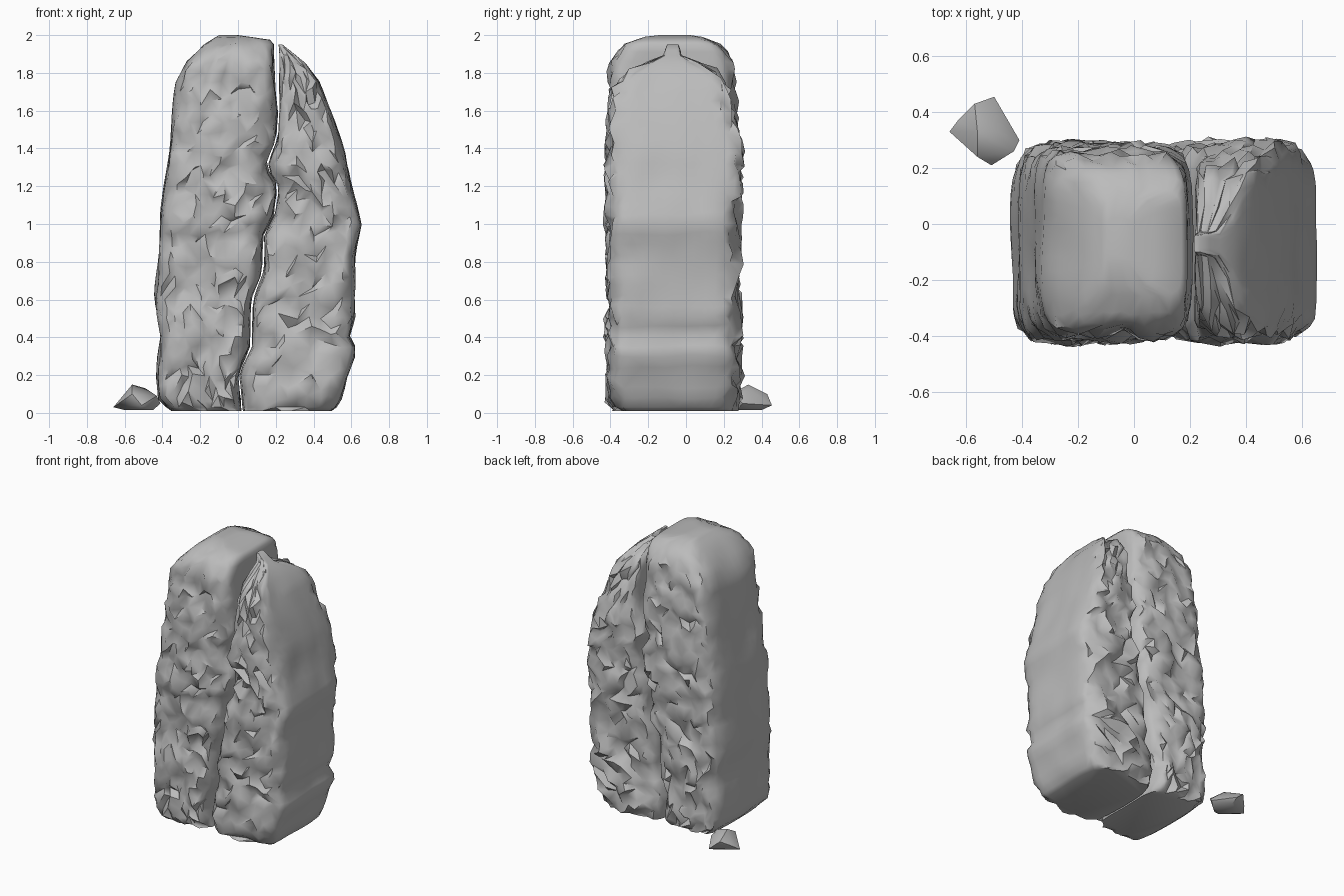
import bpy, bmesh, math, random
from mathutils import Vector, noise

random.seed(4)
cube = bpy.data.objects.get("Cube")
if cube:
    bpy.data.objects.remove(cube, do_unlink=True)

stone = bpy.data.materials.new("stone grey")
stone.use_nodes = True
GREY = (0.5, 0.5, 0.5, 1)
stone.diffuse_color = GREY
stone.node_tree.nodes["Principled BSDF"].inputs["Base Color"].default_value = GREY


def sample(table, z):
    """Linear lookup in a list of (z, value) pairs."""
    for (z0, a), (z1, b) in zip(table, table[1:]):
        if z <= z1:
            return a + (b - a) * max(0, z - z0) / (z1 - z0)
    return table[-1][1]


def finish(bm, name, angle):
    bmesh.ops.recalc_face_normals(bm, faces=bm.faces)
    mesh = bpy.data.meshes.new(name)
    bm.to_mesh(mesh)
    bm.free()
    obj = bpy.data.objects.new(name, mesh)
    bpy.context.collection.objects.link(obj)
    mesh.materials.append(stone)
    bpy.ops.object.select_all(action='DESELECT')
    obj.select_set(True)
    bpy.context.view_layer.objects.active = obj
    bpy.ops.object.shade_smooth_by_angle(angle=math.radians(angle))


def square_walk(nx, ny):
    """Points round the unit square with rounded corners."""
    pts = [(-1 + 2 * i / nx, -1) for i in range(nx)]
    pts += [(1, -1 + 2 * i / ny) for i in range(ny)]
    pts += [(-x, -y) for x, y in pts]
    out = []
    for u, v in pts:
        r = (abs(u) ** 6 + abs(v) ** 6) ** (1 / 6)
        out.append((u / r, v / r))
    return out


def slab(name, levels, left, right, front, back, nx, ny):
    """Stack of rounded rectangular rings, roughened most on front and back."""
    bm = bmesh.new()
    rings = []
    for k, z in enumerate(levels):
        x0, x1 = sample(left, z), sample(right, z)
        y0, y1 = sample(front, z), sample(back, z)
        fade = min(1, (levels[-1] - z) / 0.2)
        ring = []
        for u, v in square_walk(nx, ny):
            p = Vector(((x0 + x1) / 2 + u * (x1 - x0) / 2,
                        (y0 + y1) / 2 + v * (y1 - y0) / 2, z))
            n = noise.noise_vector(p * 5)
            rough = 0.026 * abs(v) ** 5 * fade
            p.x += 0.012 * n.x * fade + random.uniform(-1, 1) * rough * 0.6
            p.y += 0.025 * n.y * fade + random.uniform(-1, 1) * rough
            if 1 < k < len(levels) - 1:
                p.z += 0.02 * n.z * fade + random.uniform(-1, 1) * rough * 0.8
            ring.append(bm.verts.new(p))
        rings.append(ring)
    for a, b in zip(rings, rings[1:]):
        for i in range(len(a)):
            j = (i + 1) % len(a)
            if random.random() < 0.5:
                bm.faces.new((a[i], a[j], b[j]))
                bm.faces.new((a[i], b[j], b[i]))
            else:
                bm.faces.new((a[i], a[j], b[i]))
                bm.faces.new((a[j], b[j], b[i]))
    bm.faces.new(rings[0])
    bm.faces.new(rings[-1])
    finish(bm, name, 50)


# Winding crack shared by both slabs
crack = [(0, 0.02), (0.2, 0), (0.35, 0.06), (0.6, 0.07), (0.75, 0.13),
         (0.95, 0.13), (1.05, 0.19), (1.2, 0.21), (1.3, 0.14), (1.45, 0.2),
         (1.6, 0.21), (1.8, 0.19), (1.96, 0.19)]
body = [0.01, 0.03] + [0.08 + 0.054 * i for i in range(33)]

# Tall slab
slab("tall_slab", body + [1.86, 1.91, 1.95, 1.975, 1.99, 2.0],
     [(0, -0.34), (0.03, -0.38), (0.08, -0.42), (0.2, -0.43), (0.4, -0.41),
      (0.6, -0.44), (0.8, -0.42), (1, -0.41), (1.2, -0.39), (1.4, -0.36),
      (1.75, -0.33), (1.85, -0.28), (1.95, -0.18), (2, -0.1)],
     crack + [(1.975, 0.17), (1.99, 0.07), (2, 0)],
     [(0, -0.36), (0.1, -0.41), (1.3, -0.41), (1.87, -0.385),
      (1.95, -0.32), (1.99, -0.22), (2, -0.14)],
     [(0, 0.24), (0.1, 0.275), (1.3, 0.275), (1.87, 0.24),
      (1.95, 0.18), (1.99, 0.09), (2, 0.02)], 11, 12)

# Leaning slab with a narrow tip
slab("leaning_slab", body + [1.85, 1.89, 1.92, 1.95],
     [(z, x + 0.012) for z, x in crack[:-2]] + [(1.8, 0.225), (1.95, 0.215)],
     [(0, 0.48), (0.03, 0.52), (0.1, 0.56), (0.2, 0.58), (0.33, 0.63),
      (0.4, 0.59), (0.5, 0.62), (0.8, 0.62), (1, 0.65), (1.2, 0.6),
      (1.4, 0.56), (1.6, 0.49), (1.75, 0.43), (1.85, 0.36), (1.95, 0.235)],
     [(0, -0.36), (0.1, -0.4), (1.4, -0.41), (1.7, -0.37), (1.8, -0.31),
      (1.85, -0.2), (1.88, -0.12), (1.95, -0.1)],
     [(0, 0.24), (0.1, 0.27), (1.4, 0.275), (1.7, 0.23), (1.8, 0.17),
      (1.85, 0.06), (1.88, -0.02), (1.95, -0.04)], 9, 12)

# Loose pebble
bm = bmesh.new()
for co in [(-0.66, 0.33, 0.03), (-0.63, 0.37, 0.06), (-0.5, 0.455, 0.04),
           (-0.57, 0.43, 0.1), (-0.41, 0.3, 0.05), (-0.43, 0.26, 0.09),
           (-0.51, 0.21, 0.04), (-0.56, 0.24, 0.1), (-0.56, 0.33, 0.15),
           (-0.49, 0.33, 0.13), (-0.6, 0.32, 0.015), (-0.5, 0.4, 0.015),
           (-0.45, 0.27, 0.015), (-0.52, 0.24, 0.015)]:
    bm.verts.new(co)
bmesh.ops.convex_hull(bm, input=bm.verts)
finish(bm, "pebble", 50)
